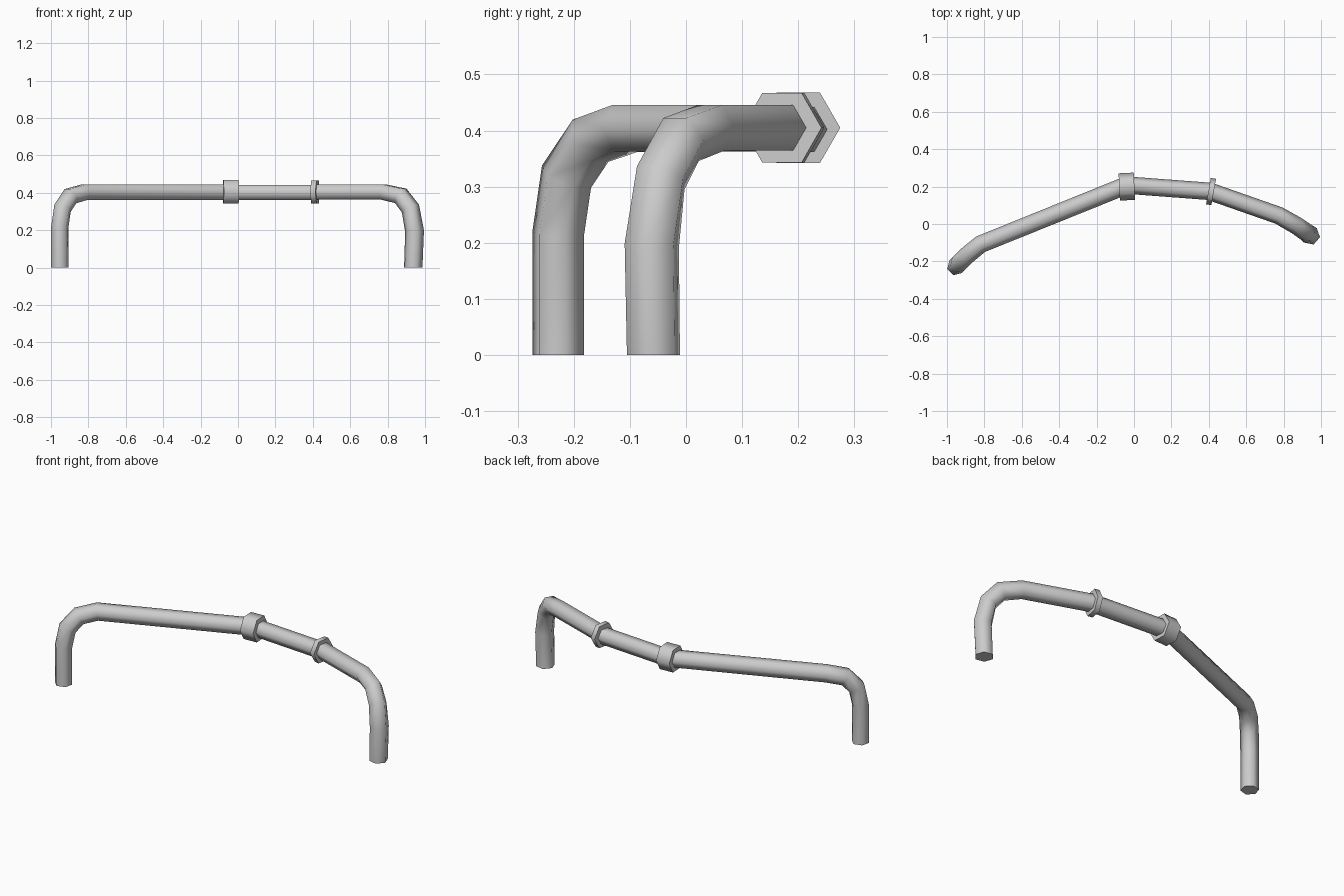
import bpy, bmesh, math
from mathutils import Vector

if "Cube" in bpy.data.objects:
    bpy.data.objects.remove(bpy.data.objects["Cube"])

SIDES = 6


def tube(name, pts, radii, upright_start=False):
    """Six-sided capped tube along a path, with a flat side kept facing up."""
    pts = [Vector(p) for p in pts]
    n = len(pts)
    bm = bmesh.new()
    rings = []
    for i, p in enumerate(pts):
        a = (p - pts[i - 1]).normalized() if i > 0 else None
        b = (pts[i + 1] - p).normalized() if i < n - 1 else None
        a, b = a or b, b or a
        t = (a + b).normalized()
        mitre = 1 / max(0.5, t.dot(a))
        # Horizontal heading of the pipe, borrowed from the bend on the legs
        lo, hi = max(i - 1, 0), min(i + 1, n - 1)
        if upright_start and i == 0:
            t, hi = Vector((0, 0, 1)), 2
        d = pts[hi] - pts[lo]
        side = Vector((-d.y, d.x, 0)).normalized()
        up = t.cross(side).normalized()
        side = up.cross(t).normalized()
        r = radii[i] if isinstance(radii, (list, tuple)) else radii
        ring = []
        for k in range(SIDES):
            ang = 2 * math.pi * k / SIDES
            ring.append(bm.verts.new(p + side * r * math.cos(ang)
                                     + up * r * mitre * math.sin(ang)))
        rings.append(ring)
    for r0, r1 in zip(rings, rings[1:]):
        for k in range(SIDES):
            j = (k + 1) % SIDES
            bm.faces.new((r0[k], r0[j], r1[j], r1[k]))
    bm.faces.new(rings[0][::-1])
    bm.faces.new(rings[-1])
    bmesh.ops.recalc_face_normals(bm, faces=bm.faces)
    mesh = bpy.data.meshes.new(name)
    bm.to_mesh(mesh)
    bm.free()
    ob = bpy.data.objects.new(name, mesh)
    bpy.context.collection.objects.link(ob)
    bpy.ops.object.select_all(action='DESELECT')
    ob.select_set(True)
    bpy.context.view_layer.objects.active = ob
    bpy.ops.object.shade_smooth_by_angle(angle=math.radians(66))
    return ob


# Left pipe: leg, bend and long run
tube("left_pipe", [(-0.953, -0.228, 0), (-0.953, -0.228, 0.215),
                   (-0.938, -0.213, 0.318), (-0.896, -0.170, 0.382),
                   (-0.820, -0.108, 0.404), (-0.04, 0.207, 0.404)],
     0.0475, True)

# Right pipe: leg, bend and short run
tube("right_pipe", [(0.937, -0.058, 0), (0.944, -0.061, 0.195),
                    (0.922, -0.045, 0.316), (0.870, -0.009, 0.384),
                    (0.775, 0.045, 0.405), (0.412, 0.172, 0.405)],
     [0.050, 0.051, 0.049, 0.048, 0.047, 0.047], True)

# Middle pipe between the collars
tube("middle_pipe", [(-0.04, 0.208, 0.402), (0.412, 0.174, 0.402)], 0.0465)

# Hexagonal collars over the joints
tube("wide_collar", [(-0.079, 0.198, 0.405), (0.002, 0.202, 0.405)], 0.073)
tube("narrow_collar", [(0.398, 0.176, 0.405), (0.426, 0.171, 0.405)], 0.0715)
